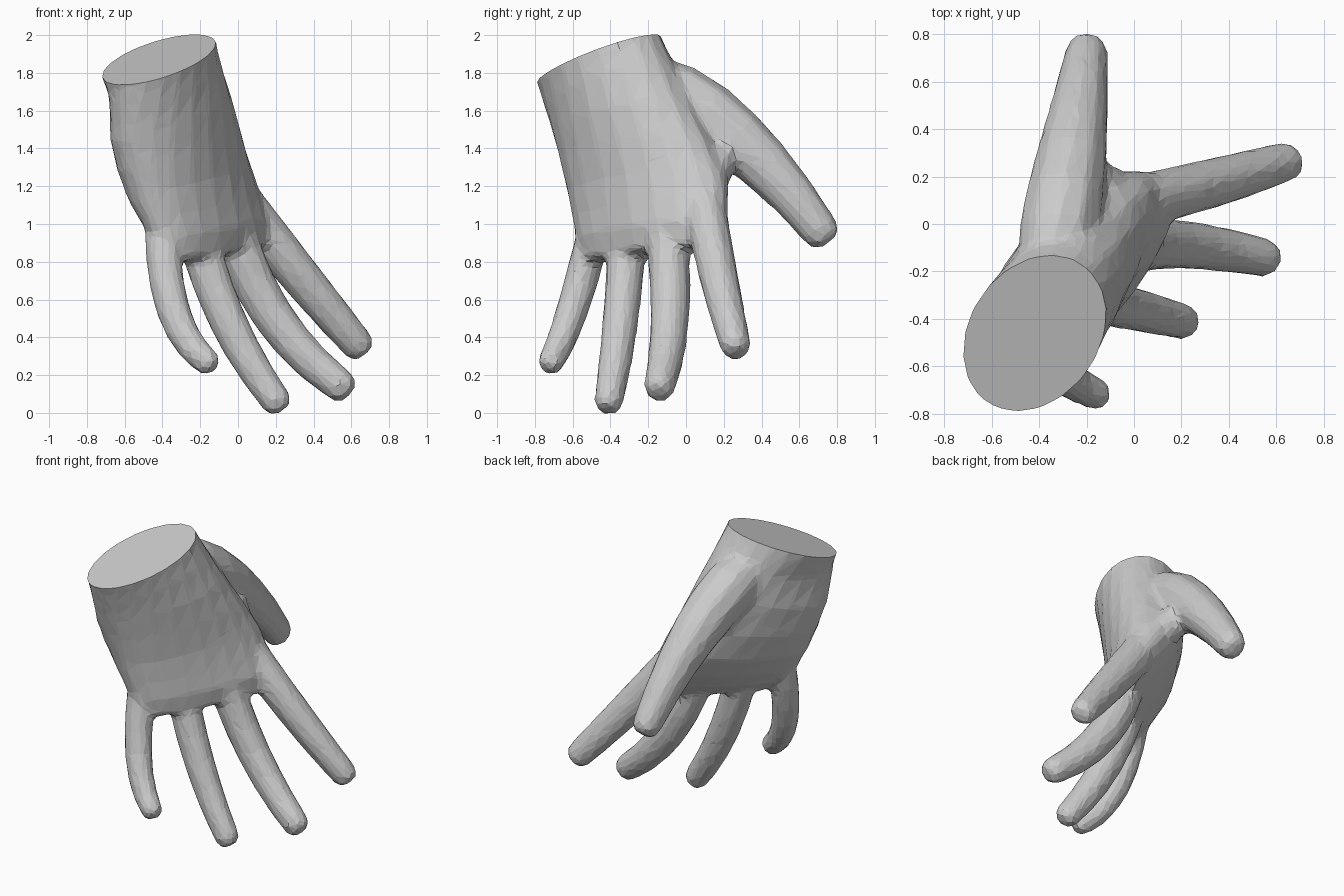
import bpy, bmesh
from math import sin, cos, pi
from mathutils import Vector

if "Cube" in bpy.data.objects:
    bpy.data.objects.remove(bpy.data.objects["Cube"])


def loft(name, rings):
    """Skin a closed, capped body through equal-sized rings of points."""
    bm = bmesh.new()
    loops = [[bm.verts.new(p) for p in ring] for ring in rings]
    n = len(loops[0])
    for a, b in zip(loops, loops[1:]):
        for i in range(n):
            j = (i + 1) % n
            bm.faces.new((a[i], a[j], b[j], b[i]))
    bm.faces.new(loops[0])
    bm.faces.new(loops[-1][::-1])
    bmesh.ops.recalc_face_normals(bm, faces=bm.faces)
    mesh = bpy.data.meshes.new(name)
    bm.to_mesh(mesh)
    bm.free()
    ob = bpy.data.objects.new(name, mesh)
    bpy.context.collection.objects.link(ob)
    return ob


def palm_ring(c, u, v, flat=0.2, n=20):
    """Oval section: centre, half width, half thickness; palm side flattened."""
    ring = []
    for i in range(n):
        a = 2 * pi * i / n
        s = sin(a)
        if s < 0:
            s *= 1 - flat * s * s
        ring.append(c + u * cos(a) + v * s)
    return ring


def smooth(a, b, c, d, t):
    """Catmull-Rom blend between b and c."""
    return (b * 2 + (c - a) * t + (a * 2 - b * 5 + c * 4 - d) * t * t
            + (b * 3 - a - c * 3 + d) * t ** 3) / 2


def digit(name, start, mid, tip, side, radius, n=10, steps=6):
    """Tapered finger on the parabola through three points, with a round tip."""
    p0, p1, p2 = Vector(start), Vector(mid), Vector(tip)
    ts = [i / steps for i in range(steps + 1)]
    pts = [p0 * (1 - t) * (1 - 2 * t) + p1 * 4 * t * (1 - t) + p2 * t * (2 * t - 1)
           for t in ts]
    radii = [radius(t) for t in ts]
    end = (pts[-1] - pts[-2]).normalized()
    r = radii[-1]
    for step, k in ((0.5, 0.88), (0.3, 0.55)):
        pts.append(pts[-1] + end * r * step)
        radii.append(r * k)
    rings = []
    for i, p in enumerate(pts):
        d = (pts[min(i + 1, len(pts) - 1)] - pts[max(i - 1, 0)]).normalized()
        s = Vector(side)
        s = (s - d * s.dot(d)).normalized()
        w = d.cross(s) * 1.08
        angles = [2 * pi * (j + 0.5) / n for j in range(n)]
        rings.append([p + (s * cos(a) + w * sin(a)) * radii[i] for a in angles])
    return loft(name, rings)


# palm: four key sections from wrist to knuckles, blended smoothly
keys = [[Vector(p) for p in k] for k in (
    ((-.42, -.46, 1.87), (.07, .33, .12), (.295, 0, .06)),
    ((-.37, -.33, 1.55), (.18, .37, .09), (.29, -.07, .07)),
    ((-.255, -.20, 1.2), (.26, .41, .06), (.21, -.12, .06)),
    ((-.13, -.19, .95), (.28, .38, .05), (.13, -.10, .04)))]
wrist, wu, wv = keys[0]
padded = [keys[0]] + keys + [keys[-1]]
# forearm stub, trimmed off later to leave a crisp wrist cut
rings = [palm_ring(wrist + (wrist - keys[1][0]) * 0.5, wu, wv, 0)]
for k in range(3):
    for t in (0, 0.5):
        flat = 0.2 if k or t else 0
        rings.append(palm_ring(*[smooth(*q, t) for q in zip(*padded[k:k + 4])], flat))
c, u, v = keys[-1]
rings.append(palm_ring(c, u, v))
rings.append(palm_ring(c + Vector((.05, -.01, -.11)), u * 0.85, v * 0.6))
hand = loft("hand", rings)

# four fingers
fingers = (
    ("index_finger", (.03, .10, 1.1), (.32, .17, .735), (.63, .26, .365), .112),
    ("middle_finger", (-.04, -.11, 1.02), (.18, -.085, .52), (.54, -.14, .145), .112),
    ("ring_finger", (-.23, -.31, 1.0), (-.06, -.345, .5), (.20, -.41, .065), .103),
    ("little_finger", (-.40, -.47, 1.02), (-.345, -.60, .55), (-.165, -.715, .27), .092))
digits = [digit(name, a, b, c, (.35, .9, 0), lambda t: r * (1 - 0.24 * t * t))
          for name, a, b, c, r in fingers]
# thumb with its fleshy base, and the web joining it to the palm
digits.append(digit("thumb", (-.35, -.2, 1.74), (-.265, .265, 1.455), (-.20, .71, .965),
                    (1, 0, 0), lambda t: .215 - .12 * t - .07 * (1 - t) ** 6))
digits.append(digit("thumb_web", (-.26, .22, 1.44), (-.15, .165, 1.32), (-.04, .11, 1.2),
                    (0, 1, 0), lambda t: .1))

# weld everything into one skin, blend the joints, then reduce to low-poly facets
bpy.context.view_layer.objects.active = hand
hand.select_set(True)
for d in digits:
    d.select_set(True)
bpy.ops.object.join()
m = hand.modifiers.new("weld", "REMESH")
m.mode = "VOXEL"
m.voxel_size = 0.022
m = hand.modifiers.new("blend", "SMOOTH")
m.factor = 0.5
m.iterations = 7
m = hand.modifiers.new("facets", "DECIMATE")
m.ratio = 0.09
for name in ("weld", "blend", "facets"):
    bpy.ops.object.modifier_apply(modifier=name)

# flat wrist cut
bm = bmesh.new()
bm.from_mesh(hand.data)
normal = wu.cross(wv)
if normal.z < 0:
    normal.negate()
bmesh.ops.bisect_plane(bm, geom=bm.verts[:] + bm.edges[:] + bm.faces[:],
                       plane_co=wrist, plane_no=normal, clear_outer=True)
bmesh.ops.holes_fill(bm, edges=[e for e in bm.edges if e.is_boundary])
bmesh.ops.recalc_face_normals(bm, faces=bm.faces)
for f in bm.faces:
    f.smooth = False
bm.to_mesh(hand.data)
bm.free()
